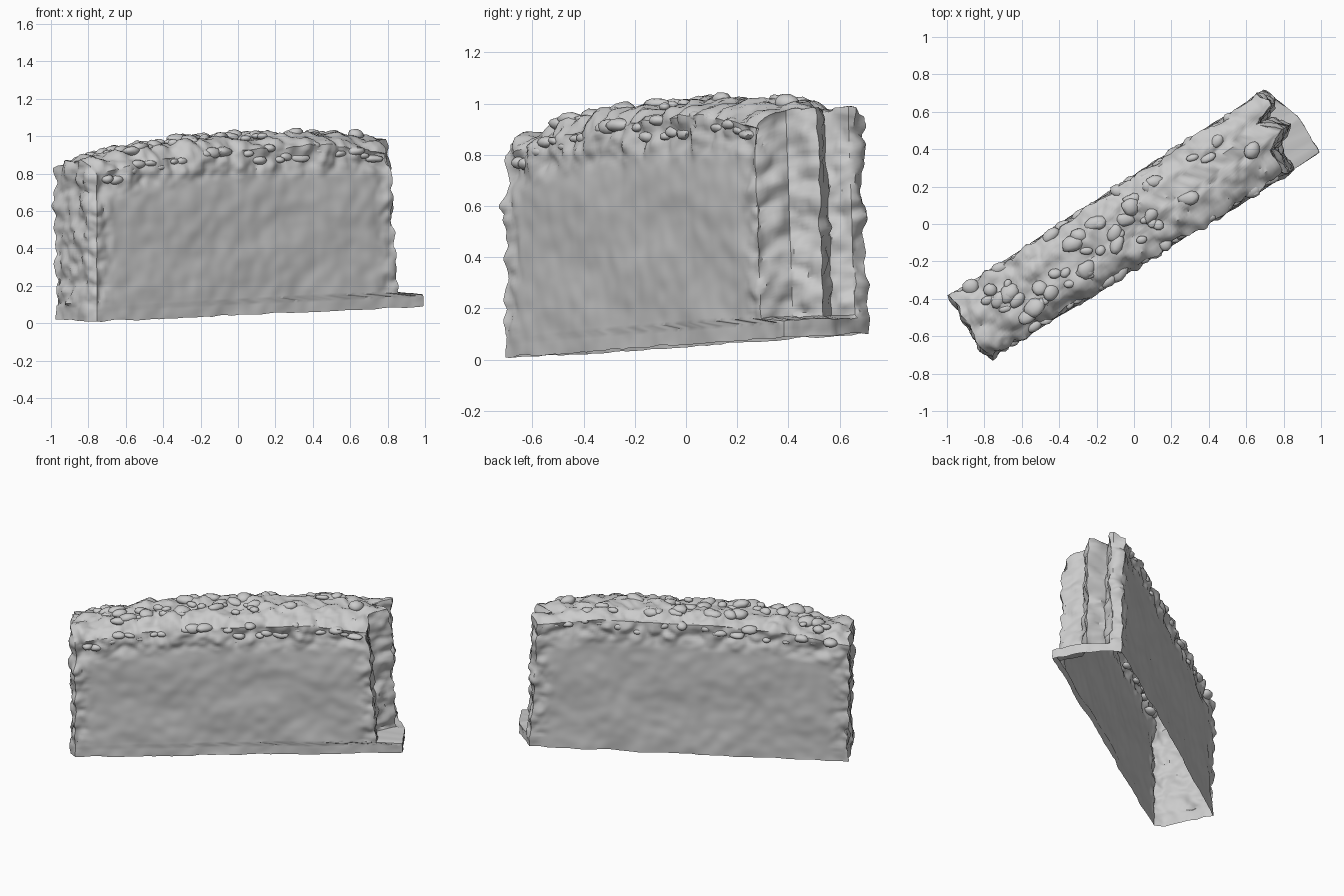
import bpy, bmesh, math, random
from mathutils import Vector, Matrix, noise

cube = bpy.data.objects.get("Cube")
if cube:
    bpy.data.objects.remove(cube, do_unlink=True)
random.seed(7)

# One grey stone material
stone = bpy.data.materials.new("grey stone")
stone.use_nodes = True
stone.diffuse_color = (0.6, 0.6, 0.6, 1)
stone.node_tree.nodes["Principled BSDF"].inputs["Base Color"].default_value = (0.6, 0.6, 0.6, 1)

# Plan outlines of the wall ends, front to back: (fraction across, x, y)
LEFT = [(0, -0.755, -0.705), (0.2, -0.81, -0.675), (0.55, -0.89, -0.54), (1, -0.98, -0.385)]
RIGHT = [(0, 0.86, 0.295), (0.25, 0.78, 0.42), (0.5, 0.845, 0.54),
         (0.62, 0.72, 0.57), (0.85, 0.765, 0.67), (1, 0.70, 0.715)]
LEDGE = [(0, 0.985, 0.385), (0.5, 0.875, 0.58), (1, 0.70, 0.715)]
# Crest line: (fraction along the wall, height)
CREST = [(0, 0.87), (0.2, 0.95), (0.4, 0.995), (0.6, 1.01), (0.8, 1.03), (1, 0.99)]
NA, NB, NC = 130, 24, 66
LEDGE_ROWS = 5


def sample(points, t):
    """Interpolate the values that follow the first number of each point."""
    for p, q in zip(points, points[1:]):
        if t <= q[0]:
            f = (t - p[0]) / (q[0] - p[0])
            return [u + (w - u) * f for u, w in zip(p[1:], q[1:])]
    return list(points[-1][1:])


def top_height(a, b):
    edge = abs(2 * b - 1) ** 3
    drop = (0.075 if b < 0.5 else 0.045) * edge
    return sample(CREST, a)[0] - drop


def wall_point(a, b, c, ledge=False):
    left = Vector(sample(LEFT, b))
    right = Vector(sample(LEDGE if ledge else RIGHT, b))
    if not ledge:
        right = right + Vector((-0.045, -0.03)) * c
    xy = left.lerp(right, a)
    base = 0.005 + 0.08 * a + 0.015 * b
    return Vector((xy.x, xy.y, base + (top_height(a, b) - base) * c))


def finish(bm, name, angle):
    mesh = bpy.data.meshes.new(name)
    bm.to_mesh(mesh)
    bm.free()
    mesh.materials.append(stone)
    ob = bpy.data.objects.new(name, mesh)
    bpy.context.collection.objects.link(ob)
    bpy.ops.object.select_all(action='DESELECT')
    ob.select_set(True)
    bpy.context.view_layer.objects.active = ob
    bpy.ops.object.shade_smooth_by_angle(angle=math.radians(angle))


# Wall shell: a gridded box with an open underside
bm = bmesh.new()
grid = {}


def vert(i, j, k):
    if (i, j, k) not in grid:
        grid[i, j, k] = bm.verts.new(wall_point(i / NA, j / NB, k / NC, k <= LEDGE_ROWS))
    return grid[i, j, k]


def sheet(n, m, place):
    for p in range(n):
        for q in range(m):
            bm.faces.new([vert(*place(p + dp, q + dq)) for dp, dq in ((0, 0), (1, 0), (1, 1), (0, 1))])


sheet(NA, NC, lambda p, q: (p, 0, q))
sheet(NA, NC, lambda p, q: (NA - p, NB, q))
sheet(NB, NC, lambda p, q: (NA, p, q))
sheet(NB, NC, lambda p, q: (0, NB - p, q))
sheet(NA, NB, lambda p, q: (p, q, NC))
bm.normal_update()

# Rough masonry relief: strong at the crest and ends, faint on the broad faces
moves = []
for (i, j, k), v in grid.items():
    a, c = i / NA, k / NC
    rough = max(min(1, (c - 0.80) / 0.1), min(1, 1 - a / 0.07), min(1, 1 - (1 - a) / 0.07), 0)
    if k <= LEDGE_ROWS + 1:
        rough *= 0.3
    lump = 0.45 - noise.voronoi(v.co * 9)[0][0]
    broad = noise.noise(v.co * 4) * 0.012 + noise.noise(v.co * 13) * 0.005
    shift = v.normal * (broad + rough * (0.05 * lump + 0.012 * noise.noise(v.co * 24)))
    if k == 0:
        shift.z = 0.012 * abs(noise.noise(v.co * 7))
    moves.append((v, shift))
for v, shift in moves:
    v.co += shift
finish(bm, "wall_body", 38)


# Stones bedded into the crest and the upper courses
def add_stone(bm, centre, size):
    turn = Matrix.Rotation(math.radians(32) + random.uniform(-0.5, 0.5), 4, 'Z')
    tilt = Matrix.Rotation(random.uniform(-0.35, 0.35), 4, 'X')
    shape = Matrix.Diagonal((size * random.uniform(0.9, 1.4), size * random.uniform(0.7, 1), size * 0.6, 1))
    made = bmesh.ops.create_icosphere(bm, subdivisions=2, radius=1,
                                      matrix=Matrix.Translation(centre) @ turn @ tilt @ shape)
    seed = Vector((random.uniform(0, 50), 0, 0))
    for v in made["verts"]:
        v.co += (v.co - centre) * 0.5 * noise.noise(v.co * 14 + seed)


bm = bmesh.new()
for n in range(46):
    a, b = random.uniform(0.08, 0.94), random.uniform(0.2, 0.8)
    add_stone(bm, wall_point(a, b, 1) - Vector((0, 0, 0.006)), random.uniform(0.025, 0.05))
for inset, count in ((0.05, 26), (0.95, 18)):
    for n in range(count):
        a = (n + random.uniform(0.2, 0.8)) / count * 0.94 + 0.03
        add_stone(bm, wall_point(a, inset, random.uniform(0.9, 0.98)), random.uniform(0.025, 0.045))
finish(bm, "crest_stones", 45)
